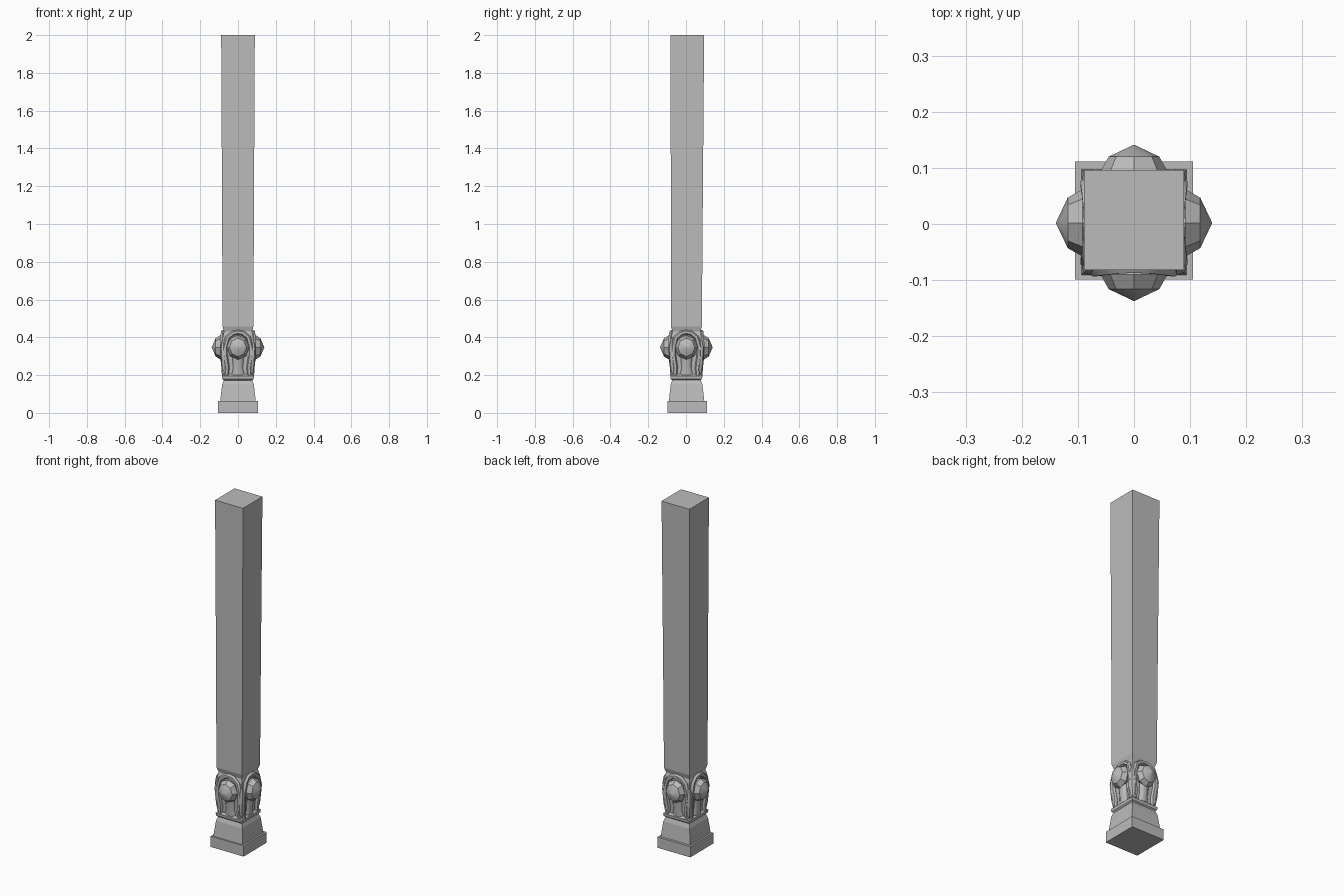
import bpy, bmesh, math
from mathutils import Matrix

if "Cube" in bpy.data.objects:
    bpy.data.objects.remove(bpy.data.objects["Cube"], do_unlink=True)

GREY = (0.5, 0.5, 0.5, 1)
stone = bpy.data.materials.new("grey_stone")
stone.use_nodes = True
stone.diffuse_color = GREY
stone.node_tree.nodes["Principled BSDF"].inputs["Base Color"].default_value = GREY
SIDES = ("front", "left", "back", "right")


def finish(name, mesh, smooth=True, matrix=None):
    """Link a mesh as a named stone part."""
    obj = bpy.data.objects.new(name, mesh)
    bpy.context.collection.objects.link(obj)
    if not mesh.materials:
        mesh.materials.append(stone)
    if matrix:
        obj.matrix_world = matrix
    if smooth:
        bpy.ops.object.select_all(action="DESELECT")
        obj.select_set(True)
        bpy.context.view_layer.objects.active = obj
        bpy.ops.object.shade_smooth_by_angle(angle=math.radians(35))
    return obj


def loft(rings):
    """Skin closed rings of points and cap both ends."""
    bm = bmesh.new()
    loops = [[bm.verts.new(p) for p in ring] for ring in rings]
    n = len(loops[0])
    for a, b in zip(loops, loops[1:]):
        for i in range(n):
            j = (i + 1) % n
            bm.faces.new((a[i], a[j], b[j], b[i]))
    bm.faces.new(loops[0])
    bm.faces.new(loops[-1])
    bmesh.ops.recalc_face_normals(bm, faces=bm.faces)
    mesh = bpy.data.meshes.new("stone_part")
    bm.to_mesh(mesh)
    bm.free()
    return mesh


def square_loft(name, sections):
    """Square sections given as height, half width and y centre."""
    rings = [[(sx * h, cy + sy * h, z) for sx, sy in ((-1, -1), (1, -1), (1, 1), (-1, 1))]
             for z, h, cy in sections]
    finish(name, loft(rings), smooth=False)


def four(name, mesh, offset=0):
    """Repeat a part around the post."""
    for i, side in enumerate(SIDES):
        turn = Matrix.Rotation(i * math.pi / 2 + offset, 4, "Z")
        finish(f"{side}_{name}", mesh, matrix=Matrix.Translation((0, 0.002, 0)) @ turn)


# Stepped foot and the tapered shaft
square_loft("plinth", [(0, 0.105, 0.006), (0.062, 0.105, 0.006)])
square_loft("pedestal", [(0.062, 0.094, 0.003), (0.15, 0.084, 0.003), (0.175, 0.075, 0.003)])
square_loft("collar", [(0.172, 0.074, 0.002), (0.18, 0.083, 0.002),
                       (0.196, 0.085, 0.002), (0.205, 0.074, 0.002)])
square_loft("carved_core", [(0.2, 0.07, 0.002), (0.25, 0.072, 0.002), (0.33, 0.08, 0.002),
                            (0.41, 0.079, 0.002), (0.435, 0.072, 0.002)])
square_loft("shaft", [(0.425, 0.072, 0.002), (0.458, 0.082, 0.002),
                      (1.0, 0.084, 0.004), (2.0, 0.089, 0.007)])

# Pointed knobs with eight sides
knob_profile = [(0.07, 0.056), (0.092, 0.065), (0.118, 0.049), (0.139, 0.001)]
knob = loft([[(r * math.cos(k * math.pi / 4) * 0.92, -d, 0.347 + r * math.sin(k * math.pi / 4))
              for k in range(8)] for d, r in knob_profile])
four("knob", knob)

# Rounded stems below the knobs
stem_sections = [(0.2, 0.036, 0.083), (0.24, 0.028, 0.087), (0.3, 0.034, 0.095)]
stem = loft([[(w * math.cos(k * math.pi / 6), -0.065 - (d - 0.065) * math.sin(k * math.pi / 6), z)
              for k in range(7)] for z, w, d in stem_sections])
four("stem", stem)

# Raised arches framing the knobs
half = [(0.062, 0.2, 0.074), (0.058, 0.24, 0.076), (0.067, 0.3, 0.081),
        (0.068, 0.35, 0.084), (0.054, 0.4, 0.082), (0.026, 0.422, 0.079)]
path = [(-x, -d, z) for x, z, d in half] + [(0, -0.078, 0.427)]
path += [(x, -d, z) for x, z, d in reversed(half)]
curve = bpy.data.curves.new("arch_path", "CURVE")
curve.dimensions = "3D"
curve.bevel_depth = 0.013
curve.bevel_resolution = 1
curve.use_fill_caps = True
spline = curve.splines.new("POLY")
spline.points.add(len(path) - 1)
for point, co in zip(spline.points, path):
    point.co = (*co, 1)
helper = bpy.data.objects.new("arch_helper", curve)
bpy.context.collection.objects.link(helper)
bpy.context.view_layer.update()
arch = bpy.data.meshes.new_from_object(helper.evaluated_get(bpy.context.evaluated_depsgraph_get()))
bpy.data.objects.remove(helper, do_unlink=True)
arch.materials.clear()
four("arch", arch)

# Slim leaves on the corners
leaf_sections = [(0.2, 0.014, 0.108), (0.25, 0.02, 0.118), (0.34, 0.018, 0.126), (0.4, 0.004, 0.115)]
leaf = loft([[(-w, -0.095, z), (-w * 0.7, -d + 0.006, z), (0, -d, z),
              (w * 0.7, -d + 0.006, z), (w, -0.095, z)] for z, w, d in leaf_sections])
four("corner_leaf", leaf, math.pi / 4)
